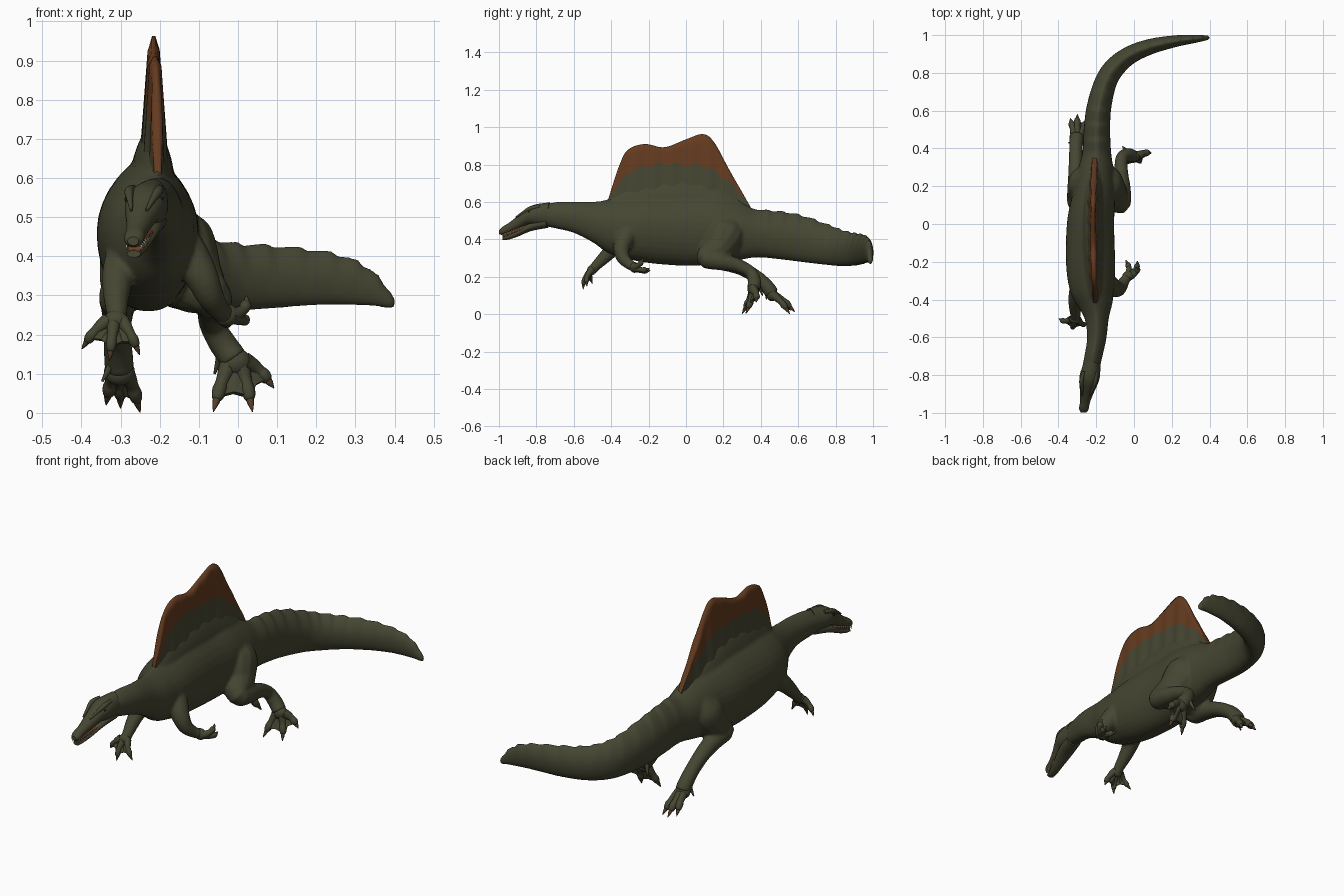
import bpy, bmesh, math
from mathutils import Vector

if "Cube" in bpy.data.objects:
    bpy.data.objects.remove(bpy.data.objects["Cube"])


def material(name, rgb):
    m = bpy.data.materials.new(name)
    m.diffuse_color = (*rgb, 1)
    m.use_nodes = True
    m.node_tree.nodes["Principled BSDF"].inputs["Base Color"].default_value = m.diffuse_color
    return m


OLIVE = material("olive hide", (0.060, 0.061, 0.032))
RUST = material("rust sail", (0.130, 0.044, 0.014))
CLAW = material("brown claw", (0.090, 0.048, 0.025))
MOUTH = material("mouth flesh", (0.17, 0.055, 0.020))
TOOTH = material("pale tooth", (0.45, 0.40, 0.28))
EYE = material("dark eye", (0.012, 0.010, 0.006))


def spline(pts, n):
    """Catmull-Rom through tuples of any length."""
    out = []
    for i in range(len(pts) - 1):
        a, b, c, d = (pts[max(0, min(len(pts) - 1, i + k))] for k in (-1, 0, 1, 2))
        for s in range(n):
            t = s / n
            out.append([0.5 * (2 * q + (r - p) * t + (2 * p - 5 * q + 4 * r - u) * t * t
                               + (3 * q - p - 3 * r + u) * t ** 3)
                        for p, q, r, u in zip(a, b, c, d)])
    return out + [list(pts[-1])]


def skin(name, rings, mats, pick=None):
    """Join rings of points into one smooth closed surface."""
    bm = bmesh.new()
    vs = [[bm.verts.new(p) for p in ring] for ring in rings]
    n = len(vs[0])
    for a, b in zip(vs, vs[1:]):
        for j in range(n):
            f = bm.faces.new((a[j], a[(j + 1) % n], b[(j + 1) % n], b[j]))
            f.smooth = True
            if pick:
                f.material_index = pick(j)
    bm.faces.new(vs[0])
    bm.faces.new(vs[-1])
    bmesh.ops.recalc_face_normals(bm, faces=bm.faces)
    me = bpy.data.meshes.new(name)
    bm.to_mesh(me)
    bm.free()
    ob = bpy.data.objects.new(name, me)
    bpy.context.collection.objects.link(ob)
    for m in mats:
        me.materials.append(m)
    return ob


def trunk(name, stations, mat, n=6, pinch=1.0, crest_from=999):
    """Loft of upright sections: x, y, top z, bottom z, half width."""
    s = spline(stations, n)
    rings = []
    for i, (x, y, zt, zb, w) in enumerate(s):
        p, q = s[max(i - 1, 0)], s[min(i + 1, len(s) - 1)]
        side = Vector((q[1] - p[1], p[0] - q[0], 0)).normalized()
        if crest_from < i < len(s) - 8:
            zt += 0.014 * (i % 4) / 4
        ring = []
        for k in range(32):
            a = math.tau * k / 32
            c, h = math.cos(a), math.sin(a)
            e = pinch if h > 0 else 0.9
            lat = math.copysign(abs(c) ** e, c) * max(w, 0.002)
            ring.append(Vector((x, y, (zt + zb) / 2 + h * (zt - zb) / 2)) + side * lat)
        rings.append(ring)
    return skin(name, rings, [mat])


def tube(name, pts, mat, n=5, sides=14):
    """Tapering round limb through x, y, z, radius."""
    s = spline(pts, n)
    rings, u = [], None
    for i, (x, y, z, r) in enumerate(s):
        t = (Vector(s[min(i + 1, len(s) - 1)][:3]) - Vector(s[max(i - 1, 0)][:3])).normalized()
        u = t.orthogonal() if u is None else u - t * u.dot(t)
        u.normalize()
        v = t.cross(u)
        rings.append([Vector((x, y, z)) + (u * math.cos(math.tau * k / sides)
                      + v * math.sin(math.tau * k / sides)) * max(r, 0.001) for k in range(sides)])
    return skin(name, rings, [mat])


def ball(name, loc, scale, mat):
    bpy.ops.mesh.primitive_uv_sphere_add(segments=16, ring_count=10, radius=1, location=loc)
    ob = bpy.context.object
    ob.name, ob.scale = name, scale
    ob.data.materials.append(mat)
    bpy.ops.object.shade_smooth()


def foot(name, palm, tips, r, lift, web=0.7):
    """Toes fanning from a palm, each with a claw, joined by webbing."""
    palm, lift = Vector(palm), Vector(lift)
    ball(name + "_palm", palm, (r * 1.8, r * 1.4, r * 1.6), OLIVE)
    paths = []
    for i, tip in enumerate(tips):
        tip = Vector(tip)
        root = palm + Vector(((tip.x - palm.x) * 0.25, 0, 0))
        at = lambda t, tip=tip, root=root: root.lerp(tip, t) + lift * math.sin(math.pi * t)
        paths.append(at)
        tube(f"{name}_toe_{i}", [(*at(t), r * k) for t, k in
             ((0, 1.15), (0.25, 0.95), (0.5, 0.75), (0.64, 0.85), (0.78, 0.62), (0.82, 0.2))], OLIVE, 3, 10)
        tube(f"{name}_claw_{i}", [(*at(t), r * k) for t, k in
             ((0.74, 0.5), (0.84, 0.42), (0.92, 0.26), (1, 0.05))], CLAW, 3, 8)
    me = bpy.data.meshes.new(name + "_web")
    bm = bmesh.new()
    for a, b in zip(paths, paths[1:]):
        mid = (a(web) + b(web)) / 2
        bm.faces.new([bm.verts.new(p) for p in
                      (palm, a(web / 2), a(web), mid.lerp(palm, 0.12), b(web), b(web / 2))])
    bmesh.ops.triangulate(bm, faces=bm.faces)
    bm.to_mesh(me)
    bm.free()
    me.materials.append(OLIVE)
    ob = bpy.data.objects.new(name + "_web", me)
    bpy.context.collection.objects.link(ob)
    mod = ob.modifiers.new("thickness", "SOLIDIFY")
    mod.thickness, mod.offset = r * 0.8, 0


# Neck, trunk and curved tail
flesh = [trunk("body", [
    (-.237, -.80, .575, .48, .045), (-.215, -.70, .600, .46, .047), (-.197, -.60, .602, .435, .051),
    (-.197, -.50, .602, .385, .064), (-.205, -.42, .612, .33, .094), (-.222, -.33, .632, .30, .120),
    (-.230, -.20, .652, .274, .130), (-.230, 0, .660, .259, .125), (-.212, .15, .645, .268, .113),
    (-.202, .28, .602, .289, .096), (-.197, .38, .560, .304, .076), (-.196, .50, .547, .294, .070),
    (-.185, .62, .525, .279, .065), (-.150, .75, .480, .264, .059), (-.100, .83, .449, .257, .055),
    (-.020, .895, .431, .259, .048), (.090, .94, .424, .267, .041), (.220, .968, .409, .276, .031),
    (.320, .98, .377, .274, .022), (.388, .986, .313, .267, .013), (.397, .988, .29, .27, .008)],
    OLIVE, 6, 1.5, 60)]

# Slim ridge that carries the sail
flesh.append(trunk("back_ridge", [
    (-.205, -.44, .60, .45, .02), (-.210, -.34, .68, .42, .045), (-.218, -.15, .74, .42, .056),
    (-.218, .05, .745, .42, .056), (-.208, .20, .68, .42, .048), (-.200, .36, .56, .42, .02)],
    OLIVE, 6, 1.9))

# Hind legs: one drawn in, one trailing
flesh.append(tube("hind_leg_a", [
    (-.20, .24, .50, .07), (-.170, .215, .43, .110), (-.122, .165, .345, .090),
    (-.072, .11, .30, .056), (-.064, .18, .283, .048), (-.068, .27, .263, .038),
    (-.066, .345, .225, .033), (-.038, .366, .175, .036), (-.008, .36, .135, .036)], OLIVE))
foot("hind_foot_a", (-.006, .36, .13), [(.092, .375, .063), (.037, .32, .003), (-.063, .30, .003)],
     .022, (0, .008, .010), 0.76)
flesh.append(tube("hind_leg_b", [
    (-.23, .24, .50, .07), (-.248, .215, .43, .100), (-.275, .165, .345, .083),
    (-.302, .12, .30, .055), (-.306, .20, .28, .047), (-.308, .30, .245, .039),
    (-.308, .39, .19, .036), (-.305, .44, .14, .038), (-.303, .46, .11, .038)], OLIVE))
foot("hind_foot_b", (-.303, .46, .105), [(-.337, .56, .02), (-.300, .582, .012), (-.250, .555, .001)],
     .022, (0, 0, .014), 0.76)
for n, a, b in (("a", (-.04, .385, .16), (-.06, .41, .10)), ("b", (-.315, .43, .14), (-.347, .43, .08))):
    tube("dew_claw_" + n, [(*a, .014), (*b, .003)], OLIVE, 4, 8)

# Arms and webbed hands
flesh.append(tube("arm_a", [
    (-.17, -.29, .46, .055), (-.130, -.325, .405, .054), (-.094, -.345, .35, .044),
    (-.072, -.335, .30, .036), (-.050, -.30, .265, .028), (-.030, -.275, .25, .025)], OLIVE))
foot("hand_a", (-.030, -.275, .25), [(.022, -.225, .30), (.018, -.195, .245), (-.045, -.19, .235)],
     .018, (.012, 0, -.010), 0.5)
flesh.append(tube("arm_b", [
    (-.26, -.29, .45, .055), (-.288, -.34, .395, .052), (-.306, -.39, .35, .042),
    (-.311, -.44, .30, .034), (-.310, -.485, .255, .027), (-.312, -.505, .23, .025)], OLIVE))
foot("hand_b", (-.312, -.505, .235), [(-.399, -.50, .163), (-.328, -.55, .133), (-.251, -.53, .148)],
     .017, (0, -.012, .008), 0.72)

# Fuse trunk, ridge and limbs into one continuous hide
bpy.ops.object.select_all(action='DESELECT')
for ob in flesh:
    ob.select_set(True)
bpy.context.view_layer.objects.active = flesh[0]
bpy.ops.object.join()
fuse = flesh[0].modifiers.new("fuse", "REMESH")
fuse.mode, fuse.voxel_size, fuse.use_smooth_shade = 'VOXEL', 0.0075, True
soft = flesh[0].modifiers.new("soften", "SMOOTH")
soft.factor, soft.iterations = 0.5, 5

# Sail: two humps, rust above a scalloped line
rows = 6
rings = []
for i, (y, top, line) in enumerate(spline([
        (-.42, .600, .600), (-.40, .665, .645), (-.355, .80, .69), (-.31, .88, .75), (-.22, .91, .785),
        (-.115, .893, .80), (0, .935, .79), (.09, .963, .79), (.15, .92, .76), (.23, .775, .70),
        (.31, .635, .62), (.35, .565, .562)], 8)):
    line = min(top - 0.002, line + 0.024 * abs(math.sin(y * 32)) - 0.010)
    base = min(0.57, line - 0.01)
    x = -0.204 - 0.012 * math.cos(y * 3.6)
    fade = max(0, min(1, (y + 0.43) / 0.2, (0.36 - y) / 0.24))
    half = []
    for k in range(2 * rows + 1):
        z = base + (line - base) * k / rows if k <= rows else line + (top - line) * (k - rows) / rows
        w = 0.012 + 0.068 * max(0, 0.95 - z)
        w *= (0.25 + 0.75 * fade) * (1 + 0.10 * math.sin(y * 64))
        if k == 2 * rows:
            w *= 0.35
        half.append((w, z))
    rings.append([(x - w, y, z) for w, z in half] + [(x + w, y, z) for w, z in reversed(half)])
skin("sail", rings, [OLIVE, RUST], lambda j: 1 if rows <= j < 3 * rows + 1 else 0)

# Head: skull, lower jaw and mouth lining
trunk("skull", [(-.218, -.73, .598, .47, .042), (-.233, -.80, .588, .475, .053),
                (-.242, -.845, .570, .478, .048), (-.252, -.90, .525, .454, .034),
                (-.260, -.945, .490, .436, .026), (-.266, -.98, .468, .424, .025),
                (-.268, -.998, .450, .428, .014)], OLIVE)
trunk("lower_jaw", [(-.222, -.74, .52, .462, .040), (-.240, -.83, .490, .444, .040),
                    (-.252, -.90, .449, .415, .028), (-.262, -.95, .426, .399, .022),
                    (-.266, -.98, .415, .397, .017)], OLIVE)
trunk("mouth_lining", [(-.244, -.86, .475, .450, .029), (-.253, -.91, .462, .434, .024),
                       (-.265, -.978, .434, .409, .016)], MOUTH)
for sx in (-1, 1):
    ball("eye", (-.240 + sx * .042, -.835, .546), (.008, .010, .009), EYE)
    tube("brow", [(-.233 + sx * .034, -.78, .575, .008), (-.241 + sx * .037, -.83, .566, .012),
                  (-.247 + sx * .029, -.87, .544, .008), (-.253 + sx * .02, -.91, .518, .004)], OLIVE)
    for k in range(8):
        t = k / 7
        x, y, z = -.250 - .016 * t + sx * (.028 - .009 * t), -.88 - .10 * t, .462 - .032 * t
        tube("upper_tooth", [(x, y, z, .004), (x, y, z - .017, .001)], TOOTH, 1, 6)
        tube("lower_tooth", [(x - sx * .004, y + .007, z - .028, .0035),
                             (x - sx * .004, y + .007, z - .012, .001)], TOOTH, 1, 6)
